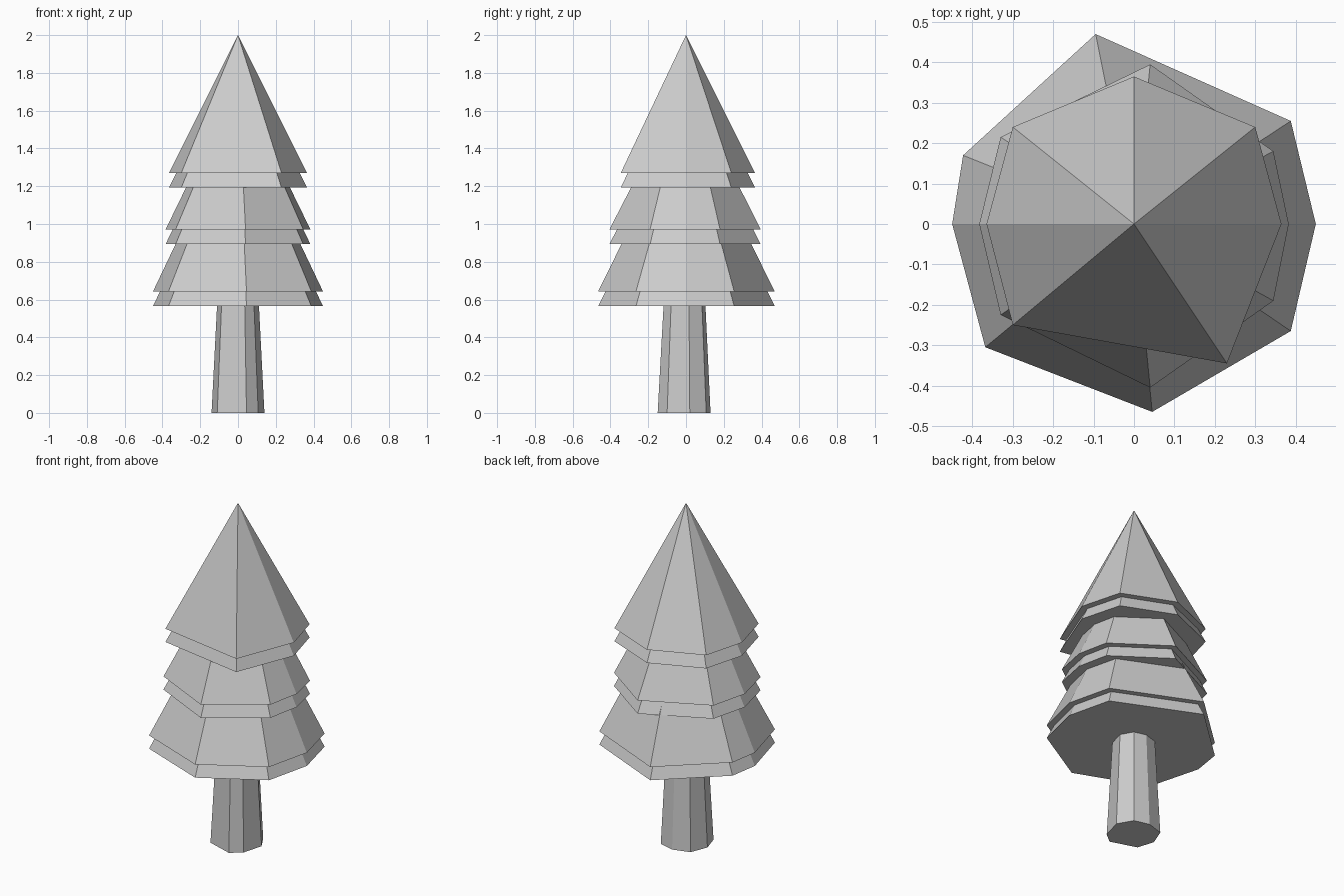
import bpy, bmesh

if "Cube" in bpy.data.objects:
    bpy.data.objects.remove(bpy.data.objects["Cube"])


def tapered(name, outline, z0, z1, top_scale):
    """Solid from an outline at z0, shrinking to top_scale (0 = point) at z1."""
    bm = bmesh.new()
    low = [bm.verts.new((x, y, z0)) for x, y in outline]
    bm.faces.new(low)
    n = len(low)
    if top_scale == 0:
        apex = bm.verts.new((0, 0, z1))
        for i in range(n):
            bm.faces.new((low[i], low[(i + 1) % n], apex))
    else:
        high = [bm.verts.new((x * top_scale, y * top_scale, z1)) for x, y in outline]
        bm.faces.new(high)
        for i in range(n):
            j = (i + 1) % n
            bm.faces.new((low[i], low[j], high[j], high[i]))
    bmesh.ops.recalc_face_normals(bm, faces=bm.faces)
    mesh = bpy.data.meshes.new(name)
    bm.to_mesh(mesh)
    bm.free()
    obj = bpy.data.objects.new(name, mesh)
    bpy.context.collection.objects.link(obj)
    return obj


# Irregular hand-cut outlines
trunk = [(.14, .02), (.09, .107), (0, .13), (-.1, .1),
         (-.14, 0), (-.11, -.1), (.045, -.15), (.107, -.1)]
bottom = [(.45, 0), (.388, .255), (-.095, .47), (-.423, .17),
          (-.45, 0), (-.368, -.305), (.045, -.465), (.388, -.265)]
middle = [(.383, 0), (.345, .18), (.04, .395), (-.33, .215),
          (-.383, 0), (-.33, -.225), (.04, -.405), (.345, -.19)]
top = [(.365, 0), (.3, .24), (0, .365), (-.3, .24),
       (-.365, 0), (-.3, -.25), (.23, -.345)]

# Trunk
tapered("trunk", trunk, 0, .6, .78)

# Each foliage tier is an upper layer plus the same layer dropped slightly
DROP = .078
for name, outline, z, height, scale in (
        ("bottom_foliage", bottom, .643, .34, .64),
        ("middle_foliage", middle, .972, .33, .58),
        ("top_foliage", top, 1.271, .729, 0)):
    tapered(name + "_upper", outline, z, z + height, scale)
    tapered(name + "_lower", outline, z - DROP, z - DROP + height, scale)
